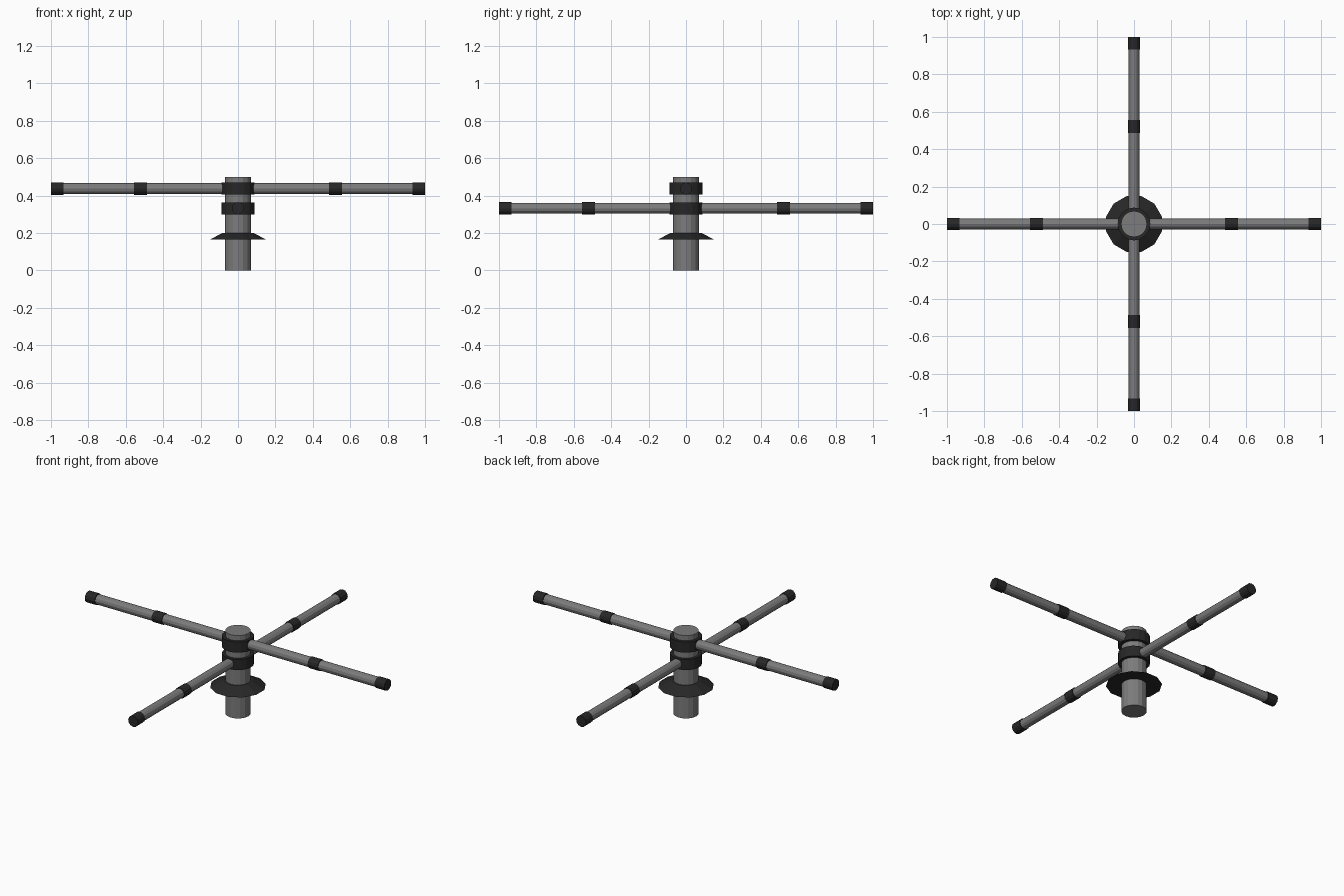
import bpy
import math
from mathutils import Matrix

if "Cube" in bpy.data.objects:
    bpy.data.objects.remove(bpy.data.objects["Cube"])


def material(name, value):
    m = bpy.data.materials.new(name)
    m.diffuse_color = (value, value, value, 1)
    m.use_nodes = True
    m.node_tree.nodes["Principled BSDF"].inputs["Base Color"].default_value = m.diffuse_color
    return m


GREY = material("grey_metal", 0.2)
DARK = material("dark_rubber", 0.02)


# Frustum between two heights on the z axis, optionally moved by a matrix
def tube(name, r1, r2, z0, z1, mat, sides=16, place=None, turn=0.0):
    bpy.ops.mesh.primitive_cone_add(vertices=sides, radius1=r1, radius2=r2,
                                    depth=z1 - z0, location=(0, 0, 0))
    ob = bpy.context.object
    ob.name = name
    ob.data.transform(Matrix.Translation((0, 0, (z0 + z1) / 2)) @ Matrix.Rotation(turn, 4, 'Z'))
    if place is not None:
        ob.data.transform(place)
    ob.data.materials.append(mat)
    return ob


# Central post and sloped skirt
tube("post", 0.07, 0.07, 0, 0.5, GREY)
tube("skirt", 0.154, 0.085, 0.165, 0.201, DARK, sides=12, turn=math.pi / 12)

# Two crossed pairs of arms, each pair held by its own collar
for label, z, start in (("upper", 0.437, 0), ("lower", 0.332, math.pi / 2)):
    tube(label + "_collar", 0.088, 0.088, z - 0.032, z + 0.032, DARK)
    for i in range(2):
        place = (Matrix.Translation((0, 0, z))
                 @ Matrix.Rotation(start + i * math.pi, 4, 'Z')
                 @ Matrix.Rotation(math.pi / 2, 4, 'Y'))
        arm = f"{label}_arm_{i + 1}"
        tube(arm, 0.029, 0.029, 0.07, 0.99, GREY, 12, place)
        tube(arm + "_band", 0.033, 0.033, 0.487, 0.555, DARK, 12, place)
        tube(arm + "_end_cap", 0.033, 0.033, 0.934, 1.0, DARK, 12, place)
